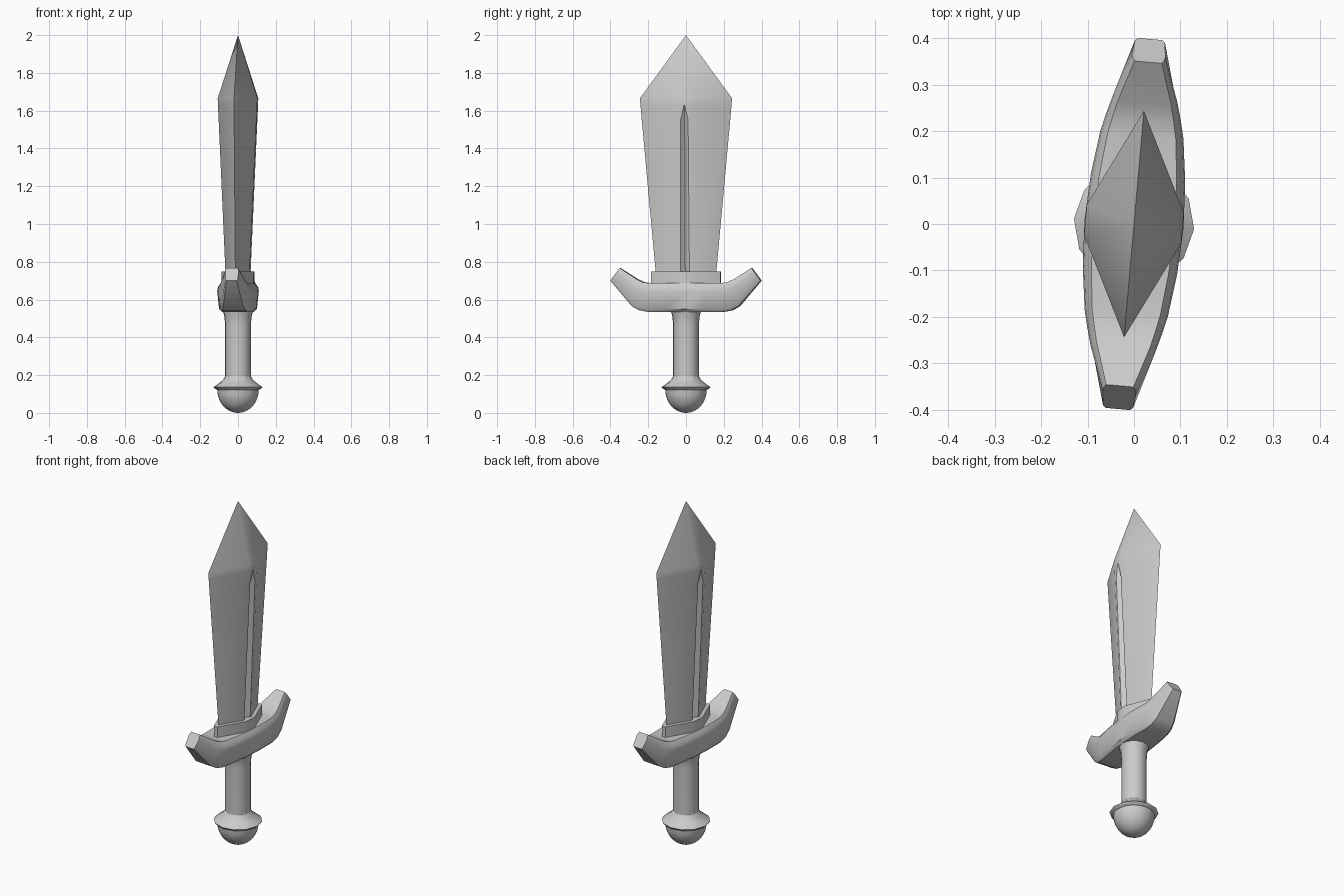
import bpy, bmesh, math

if "Cube" in bpy.data.objects:
    bpy.data.objects.remove(bpy.data.objects["Cube"], do_unlink=True)

GREY = (0.6, 0.6, 0.6, 1.0)
mat = bpy.data.materials.new("plain grey")
mat.use_nodes = True
mat.diffuse_color = GREY
mat.node_tree.nodes["Principled BSDF"].inputs["Base Color"].default_value = GREY
TURN = math.radians(-5)  # the whole sword is turned slightly about z


def loft(name, rings, smooth=30, cap_start=True, cap_end=True):
    """Skin a list of equal-length closed rings into one object."""
    bm = bmesh.new()
    loops = [[bm.verts.new(p) for p in ring] for ring in rings]
    n = len(loops[0])
    for a, b in zip(loops, loops[1:]):
        for i in range(n):
            j = (i + 1) % n
            bm.faces.new((a[i], a[j], b[j], b[i]))
    if cap_start:
        bm.faces.new(loops[0][::-1])
    if cap_end:
        bm.faces.new(loops[-1])
    bmesh.ops.remove_doubles(bm, verts=bm.verts[:], dist=1e-5)
    bmesh.ops.recalc_face_normals(bm, faces=bm.faces[:])
    mesh = bpy.data.meshes.new(name)
    bm.to_mesh(mesh)
    bm.free()
    mesh.shade_smooth()
    mesh.set_sharp_from_angle(angle=math.radians(smooth))
    mesh.materials.append(mat)
    obj = bpy.data.objects.new(name, mesh)
    obj.rotation_euler.z = TURN
    bpy.context.collection.objects.link(obj)
    return obj


def lathe(name, profile, sides, smooth=40):
    """Turn (radius, z) points about the z axis."""
    rings = [[(r * math.cos(math.tau * i / sides), r * math.sin(math.tau * i / sides), z)
              for i in range(sides)] for r, z in profile]
    return loft(name, rings, smooth, profile[0][0] > 0, profile[-1][0] > 0)


def blade_ring(z, hx, hy, flat, groove, depth):
    """Diamond section with a flat ridge and a grooved centre on both sides."""
    half = [(0, -hy), (hx, -flat), (hx, -groove), (hx - depth, 0), (hx, groove), (hx, flat)]
    return [(x, y, z) for x, y in half] + [(-x, -y, z) for x, y in half]


# Blade: widens upward, then comes to a point; the groove fades out below the point
loft("blade", [
    blade_ring(0.70, 0.062, 0.157, 0.033, 0.024, 0.02),
    blade_ring(1.55, 0.1, 0.235, 0.033, 0.02, 0.02),
    blade_ring(1.63, 0.104, 0.242, 0.033, 0.002, 0),
    blade_ring(1.665, 0.105, 0.245, 0.033, 0.002, 0),
    blade_ring(2.0, 0, 0, 0, 0, 0)])

# Collar at the root of the blade
collar = [(0.012, -0.185), (0.085, -0.035), (0.085, 0.035), (0.012, 0.185)]
collar += [(-x, -y) for x, y in collar]
loft("collar", [[(x, y, z) for x, y in collar] for z in (0.66, 0.748)])

# Guard: stations as bottom y, bottom z, top y, top z, half width
stations = [(0, 0.535, 0, 0.687, 0.107), (0.1, 0.535, 0.1, 0.687, 0.102),
            (0.2, 0.535, 0.19, 0.687, 0.09), (0.245, 0.543, 0.225, 0.692, 0.081),
            (0.285, 0.566, 0.26, 0.709, 0.071), (0.4, 0.7, 0.35, 0.767, 0.036)]
stations = [(-a, b, -c, d, w) for a, b, c, d, w in stations[:0:-1]] + stations
section = [(0.74, 0), (0.9, 0.1), (1, 0.72), (0.97, 0.85), (0.82, 1)]
section += [(-u, t) for u, t in section[::-1]]
loft("guard", [[(u * w, by + (ty - by) * t, bz + (tz - bz) * t) for u, t in section]
               for by, bz, ty, tz, w in stations], 40)

# Grip, flaring into the guard
lathe("grip", [(0.068, 0.14), (0.068, 0.46), (0.072, 0.51), (0.082, 0.545)], 16)

# Pommel: faceted flange over a rounded half ball
lathe("pommel_flange", [(0.1, 0.118), (0.122, 0.127), (0.13, 0.137), (0.1, 0.158),
                        (0.08, 0.175), (0.068, 0.195)], 12)
ball = [(0.11 * math.sin(a), 0.122 * (1 - math.cos(a)))
        for a in (math.pi / 2 * k / 8 for k in range(9))]
lathe("pommel_ball", ball + [(0.1, 0.135)], 24)
